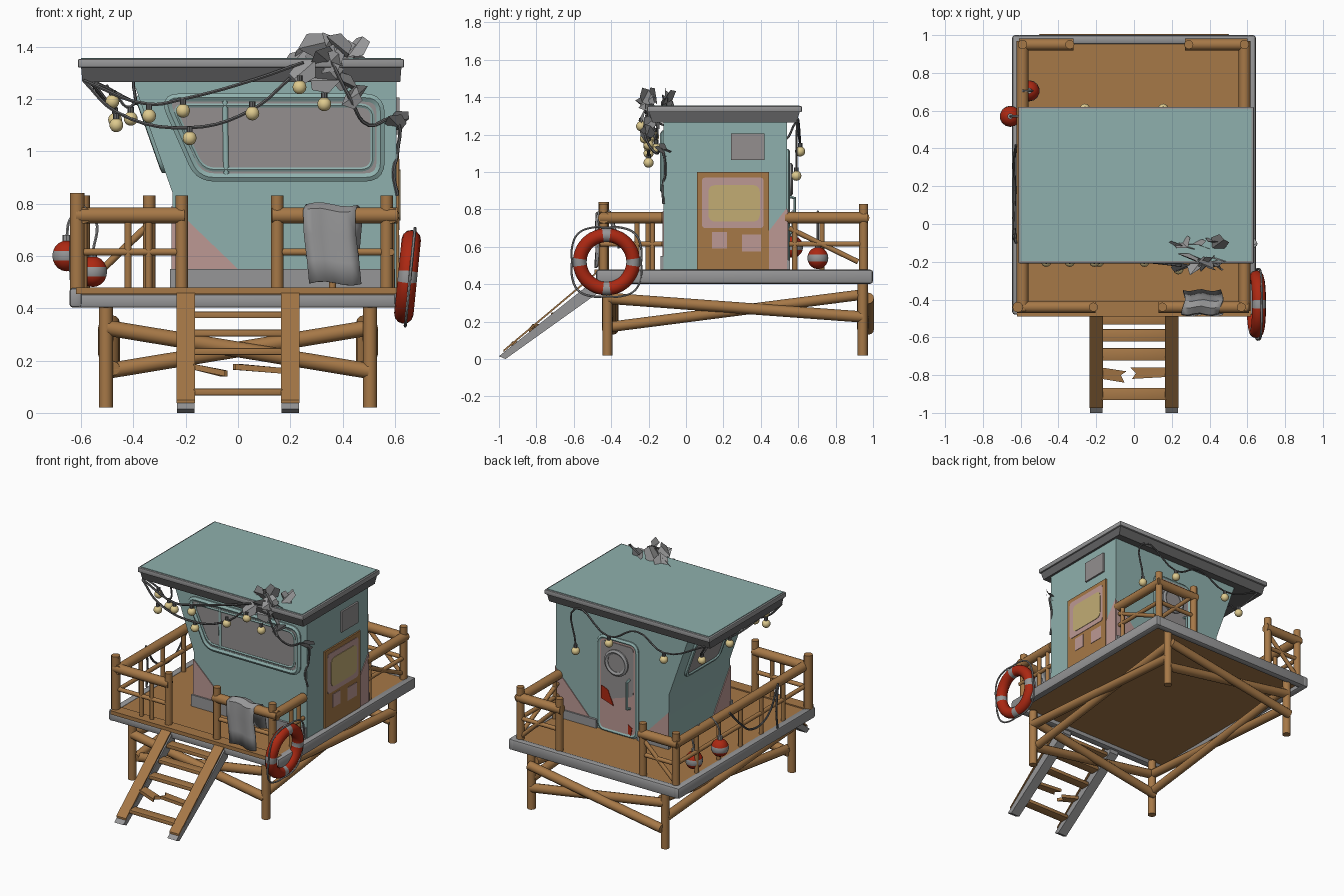
import bpy, bmesh, math, random
from mathutils import Vector as V, Matrix

if "Cube" in bpy.data.objects:
    bpy.data.objects.remove(bpy.data.objects["Cube"])

random.seed(4)

def lin(c):
    return tuple((v / 255 / 12.92) if v < 10 else ((v / 255 + .055) / 1.055) ** 2.4 for v in c)

COLS = dict(wood=(166, 120, 71), teal=(143, 176, 173), grey=(150, 150, 151), dark_grey=(98, 98, 99),
            red=(172, 40, 18), pink=(188, 153, 148), cream=(222, 202, 142), glass=(147, 143, 143),
            tan=(194, 172, 116))
M = {}
for n, c in COLS.items():
    M[n] = bpy.data.materials.new(n)
    M[n].diffuse_color = (*lin(c), 1)

def finish(ob, *mats):
    for m in mats:
        ob.data.materials.append(M[m])
    ob.data.shade_smooth()
    ob.data.set_sharp_from_angle(angle=math.radians(38))
    return ob

def from_bm(name, bm, *mats):
    bmesh.ops.recalc_face_normals(bm, faces=bm.faces)
    me = bpy.data.meshes.new(name)
    bm.to_mesh(me)
    bm.free()
    ob = bpy.data.objects.new(name, me)
    bpy.context.collection.objects.link(ob)
    return finish(ob, *mats)

def box(name, lo, hi, mat, bevel=0):
    bm = bmesh.new()
    lo, hi = V(lo), V(hi)
    bmesh.ops.create_cube(bm, size=1, matrix=Matrix.Translation((lo + hi) / 2) @ Matrix.Diagonal((*(hi - lo), 1)))
    if bevel:
        bmesh.ops.bevel(bm, geom=bm.edges[:], offset=bevel, segments=2, affect='EDGES', profile=.5)
    return from_bm(name, bm, mat)

def log(name, p, q, r, mat='wood', sides=12):
    p, q = V(p), V(q)
    d = q - p
    bm = bmesh.new()
    bmesh.ops.create_cone(bm, cap_ends=True, segments=sides, radius1=r, radius2=r, depth=d.length,
                          matrix=Matrix.Translation((p + q) / 2) @ d.to_track_quat('Z', 'Y').to_matrix().to_4x4())
    return from_bm(name, bm, mat)

def prism(name, pts, off, mat):
    # polygon extruded along an offset vector
    bm = bmesh.new()
    f = bm.faces.new([bm.verts.new(p) for p in pts])
    new = bmesh.ops.extrude_face_region(bm, geom=[f])['geom']
    bmesh.ops.translate(bm, vec=V(off), verts=[g for g in new if isinstance(g, bmesh.types.BMVert)])
    return from_bm(name, bm, mat)

def ball(name, c, r, mat, squash=1):
    bm = bmesh.new()
    bmesh.ops.create_uvsphere(bm, u_segments=14, v_segments=10, radius=r,
                              matrix=Matrix.Translation(c) @ Matrix.Diagonal((1, 1, squash, 1)))
    return from_bm(name, bm, mat)

def tube(name, pts, r, mat, closed=False, smooth=True):
    cu = bpy.data.curves.new(name, 'CURVE')
    cu.dimensions, cu.bevel_depth, cu.bevel_resolution, cu.resolution_u = '3D', r, 1, 5
    cu.use_fill_caps = True
    sp = cu.splines.new('BEZIER' if smooth else 'POLY')
    if smooth:
        sp.bezier_points.add(len(pts) - 1)
        for b, p in zip(sp.bezier_points, pts):
            b.co, b.handle_left_type, b.handle_right_type = p, 'AUTO', 'AUTO'
    else:
        sp.points.add(len(pts) - 1)
        for b, p in zip(sp.points, pts):
            b.co = (*p, 1)
    sp.use_cyclic_u = closed
    ob = bpy.data.objects.new(name, cu)
    bpy.context.collection.objects.link(ob)
    me = bpy.data.meshes.new_from_object(ob)
    bpy.data.objects.remove(ob)
    ob = bpy.data.objects.new(name, me)
    bpy.context.collection.objects.link(ob)
    me.materials.clear()
    return finish(ob, mat)

def rounded(pts, r, n=5):
    out = []
    for i, p in enumerate(pts):
        p = V(p)
        a = p + (V(pts[i - 1]) - p).normalized() * r
        b = p + (V(pts[(i + 1) % len(pts)]) - p).normalized() * r
        out += [a * (1 - t) ** 2 + p * 2 * t * (1 - t) + b * t * t for t in [k / n for k in range(n + 1)]]
    return out

# deck and rim beams
box('deck', (-.61, -.47, .43), (.61, .98, .472), 'wood')
for s in (-1, 1):
    box('side_rim', (s * .62 - .025, -.48, .402), (s * .62 + .025, 1, .478), 'grey', .015)
box('front_rim', (-.63, -.475, .402), (.61, -.425, .455), 'grey', .012)
box('back_rim', (-.62, .95, .402), (.62, 1, .478), 'grey', .015)
box('front_board', (-.62, -.49, .455), (.62, -.41, .48), 'wood')

# legs and crossed braces
for x in (-.505, .505):
    for y in (-.42, .945):
        log('leg', (x, y, .02), (x, y, .42), .027)
    log('side_brace', (x, -.42, .325), (x, .945, .225), .03)
    log('side_brace', (x * .95, -.42, .17), (x * .95, .945, .345), .028)
for y in (-.42, .945):
    log('cross_brace', (-.5, y, .325), (.5, y, .16), .03)
    log('cross_brace', (-.5, y + .03, .16), (.5, y + .03, .325), .03)

# stairs: grey stringers with timber treads on top, grey feet
for x in (-.2, .2):
    side = [(x - .034, -1, .015), (x - .034, -.965, 0), (x - .034, -.44, .375), (x - .034, -.44, .44), (x - .034, -.48, .43)]
    prism('stringer', side, (.068, 0, 0), 'grey')
    top = [(x - .036, -.975, .038), (x - .036, -.485, .45), (x - .036, -.485, .462), (x - .036, -.975, .05)]
    prism('stringer_cover', top, (.072, 0, 0), 'wood')
for y, z in ((-.9, .08), (-.69, .235), (-.59, .305), (-.5, .375)):
    box('step', (-.17, y - .033, z - .013), (.17, y + .033, z + .013), 'wood', .005)
prism('broken_step_left', [(-.17, -.82, .165), (-.05, -.84, .14), (-.07, -.8, .14), (-.04, -.78, .14), (-.17, -.76, .165)], (0, 0, .022), 'wood')
prism('broken_step_right', [(.17, -.81, .15), (-.01, -.82, .165), (.01, -.79, .165), (-.02, -.76, .165), (.17, -.76, .15)], (0, 0, .022), 'wood')

# railings
def rail(p, q, posts, thin=(), ext=.02):
    p, q = V(p), V(q)
    d = (q - p).normalized() * ext
    up = V((0, 0, 1))
    log('top_rail', p - d + up * .755, q + d + up * .755, .031)
    log('middle_rail', p + up * .615, q + up * .615, .014)
    for t in posts:
        log('rail_post', p.lerp(q, t) + up * .45, p.lerp(q, t) + up * .83, .024)
    for t in thin:
        log('thin_post', p.lerp(q, t) + up * .46, p.lerp(q, t) + up * .74, .014)

rail((-.61, -.44, 0), (-.215, -.44, 0), (0, 1), (.48, .68), .01)
rail((.15, -.44, 0), (.59, -.44, 0), (0, .95), (.48,), .02)
rail((-.59, -.44, 0), (-.59, .95, 0), (1,), (.17, .34, .5, .67, .84))
rail((.585, -.46, 0), (.585, -.13, 0), (), (.6, .85), 0)
rail((.585, .55, 0), (.585, .95, 0), (1,), (.08,))
rail((-.59, .95, 0), (-.34, .95, 0), (1,))
rail((.29, .95, 0), (.58, .95, 0), (0,))
log('front_corner_post', (-.615, -.44, .44), (-.615, -.44, .84), .028)
log('rail_brace', (.585, .55, .7), (.585, .92, .52), .014)
for s in (-1, 1):
    log('rail_brace', (s * .57, .95, .5), (s * .33, .95, .73), .014)

# cabin with leaning left wall
Y0, Y1 = -.12, .54
prism('cabin', [(-.25, Y0, .46), (.605, Y0, .46), (.605, Y0, 1.28), (-.405, Y0, 1.28), (-.25, Y0, .84)], (0, Y1 - Y0, 0), 'teal')
box('front_sill', (-.26, -.135, .46), (.6, -.11, .55), 'grey')
box('back_sill', (.29, .53, .46), (.605, .555, .53), 'grey')
box('back_sill_left', (-.255, .53, .46), (-.02, .555, .53), 'grey')

# worn paint patches
prism('front_patch', [(-.25, Y0, .79), (-.25, Y0, .55), (0, Y0, .55)], (0, -.005, 0), 'pink')
prism('left_patch', [(-.25, Y0, .79), (-.25, Y0, .47), (-.25, .1, .47)], (-.005, 0, 0), 'pink')
prism('back_patch', [(.605, Y1, .8), (.605, Y1, .52), (.34, Y1, .52)], (0, .005, 0), 'pink')
prism('back_left_patch', [(-.25, Y1, .72), (-.25, Y1, .52), (-.06, Y1, .52)], (0, .005, 0), 'pink')
prism('right_patch', [(.605, Y1, .81), (.605, .44, .68), (.605, .44, .47), (.605, Y1, .47)], (.005, 0, 0), 'pink')

# front window
win = [(-.285, Y0, 1.205), (.545, Y0, 1.205), (.545, Y0, .9), (-.15, Y0, .9)]
prism('front_glass', rounded(win, .06), (0, -.006, 0), 'glass')
tube('front_window_frame', rounded(win, .06), .018, 'teal', True, False)
inner = [(-.25, Y0 - .004, 1.175), (.515, Y0 - .004, 1.175), (.515, Y0 - .004, .93), (-.135, Y0 - .004, .93)]
tube('front_window_seal', rounded(inner, .05), .009, 'teal', True, False)
log('window_divider', (-.045, Y0, .9), (-.05, Y0, 1.2), .012, 'teal')

# window in the leaning wall
lean = lambda y, z: (-.25 - (z - .84) * .352, y, z)
lwin = [lean(.06, 1.2), lean(.42, 1.2), lean(.42, .93), lean(.06, .93)]
prism('left_glass', rounded(lwin, .05), (-.006, 0, -.002), 'glass')
tube('left_window_frame', rounded(lwin, .05), .016, 'teal', True, False)

# boarded right doorway and vent
X = .605
def wall_plate(name, y0, y1, z0, z1, t, mat, r=0):
    p = [(X, y0, z0), (X, y1, z0), (X, y1, z1), (X, y0, z1)]
    return prism(name, rounded(p, r) if r else p, (t, 0, 0), mat)
wall_plate('right_door', .06, .445, .475, 1.0, .01, 'wood')
wall_plate('door_panel', .085, .415, .7, .97, .013, 'pink', .02)
wall_plate('door_window', .12, .395, .735, .93, .016, 'tan', .04)
wall_plate('door_patch', .14, .22, .59, .68, .013, 'pink')
wall_plate('door_patch', .3, .4, .575, .665, .013, 'pink')
wall_plate('vent', .24, .42, 1.065, 1.205, .012, 'glass')

# back door with porthole and handle
door = [(-.01, Y1, .48), (.275, Y1, .48), (.275, Y1, 1.11), (-.01, Y1, 1.11)]
prism('back_door', rounded(door, .04), (0, .01, 0), 'pink')
prism('back_door_upper', rounded([(.01, Y1, .76), (.255, Y1, .68), (.255, Y1, 1.09), (.01, Y1, 1.09)], .03), (0, .014, 0), 'glass')
tube('back_door_frame', rounded(door, .05), .016, 'teal', True, False)
prism('door_red_patch', [(.25, Y1, .78), (.2, Y1, .76), (.16, Y1, .66), (.25, Y1, .69)], (0, .017, 0), 'red')
prism('door_red_chip', [(.05, Y1, .56), (.02, Y1, .54), (.03, Y1, .49), (.05, Y1, .5)], (0, .014, 0), 'red')
ring = [(.135 + .075 * math.cos(a), .556, .96 + .075 * math.sin(a)) for a in [k * math.tau / 24 for k in range(24)]]
tube('porthole_ring', ring, .016, 'grey', True, False)
prism('porthole_glass', ring, (0, .004, 0), 'glass')
tube('door_handle', [(.04, .545, .67), (.04, .582, .68), (.04, .582, .86), (.04, .545, .87)], .009, 'teal', False, False)

# roof: tapered trim, rim slab, painted top
bm = bmesh.new()
lo = [bm.verts.new(p) for p in ((-.595, -.18, 1.265), (.62, -.18, 1.265), (.62, .59, 1.265), (-.595, .59, 1.265))]
hi = [bm.verts.new(p) for p in ((-.6, -.2, 1.325), (.625, -.2, 1.325), (.625, .61, 1.325), (-.6, .61, 1.325))]
bm.faces.new(lo), bm.faces.new(hi)
for i in range(4):
    bm.faces.new((lo[i - 1], lo[i], hi[i], hi[i - 1]))
from_bm('roof_trim', bm, 'dark_grey')
box('roof_slab', (-.612, -.208, 1.32), (.635, .62, 1.352), 'grey', .005)
box('roof_top', (-.6, -.196, 1.345), (.623, .608, 1.356), 'teal')

# string lights
def bulb(x, y, z):
    ball('bulb', (x, y, z), .027, 'cream')
    log('bulb_cap', (x, y, z + .022), (x, y, z + .045), .012, 'dark_grey', 8)
for b in ((-.48, -.17, 1.19), (-.465, -.2, 1.1), (-.41, -.16, 1.125), (-.34, -.2, 1.135), (-.21, -.2, 1.155),
          (-.185, -.2, 1.05), (.055, -.2, 1.145), (.235, -.24, 1.245), (.33, -.22, 1.18), (.42, .59, .98),
          (.155, .61, 1.11), (-.26, .61, 1.11), (-.47, .5, 1.12), (-.47, .2, 1.12)):
    bulb(*b)
tube('light_cord', [(-.59, -.19, 1.27), (-.465, -.2, 1.15), (-.185, -.2, 1.09), (.055, -.2, 1.16), (.2, -.2, 1.28)], .007, 'dark_grey')
tube('light_cord', [(-.59, -.19, 1.27), (-.34, -.2, 1.18), (-.21, -.2, 1.2), (.05, -.2, 1.27), (.25, -.22, 1.34)], .007, 'dark_grey')
tube('light_cord', [(-.58, -.17, 1.27), (-.48, -.17, 1.23), (-.41, -.16, 1.17), (-.4, -.15, 1.27)], .006, 'dark_grey')
tube('back_cord', [(.42, .59, 1.02), (.42, .595, 1.27), (.155, .61, 1.155), (-.05, .6, 1.24), (-.26, .61, 1.155), (-.56, .59, 1.27)], .006, 'dark_grey')
tube('side_cord', [(-.56, .59, 1.27), (-.47, .5, 1.16), (-.5, .35, 1.25), (-.47, .2, 1.16), (-.57, -.17, 1.27)], .006, 'dark_grey')

# leafy vine on the roof edge
def leaf(c, s):
    rot = Matrix.Rotation(random.uniform(0, 6.28), 4, 'Y')
    tilt = Matrix.Rotation(random.uniform(-.9, .9), 4, 'X') @ Matrix.Rotation(random.uniform(-.7, .7), 4, 'Z')
    pts = [V(p) * s for p in ((0, 0, -.5), (.4, .12, -.1), (.3, .1, .45), (0, -.03, .5), (-.3, .1, .45), (-.4, .12, -.1))]
    bm = bmesh.new()
    v = [bm.verts.new(V(c) + tilt @ rot @ p) for p in pts]
    bm.faces.new((v[0], v[1], v[2], v[3]))
    bm.faces.new((v[0], v[3], v[4], v[5]))
    from_bm('leaf', bm, 'grey')
for k in range(18):
    a, r = k * 2.4, .03 * math.sqrt(k)
    leaf((.35 + 1.05 * r * math.cos(a), -.17 + random.uniform(-.07, .08), 1.345 + .65 * r * math.sin(a)), .115)
for c in ((.43, -.22, 1.2), (.46, -.2, 1.22), (.42, -.2, 1.26), (.61, -.12, 1.12), (.6, -.14, 1.11)):
    leaf(c, .095)
tube('vine', [(.35, -.2, 1.36), (.43, -.22, 1.2), (.5, -.16, 1.1), (.6, -.13, 1.12), (.61, -.11, 1.0), (.595, -.125, .92), (.61, -.12, .83)], .007, 'dark_grey')

# towel over the front rail
path = [(-.35, .6), (-.385, .72), (-.405, .785), (-.44, .797), (-.477, .775), (-.482, .68), (-.478, .58), (-.484, .495)]
bm = bmesh.new()
rows = [[bm.verts.new((.26 + .2 * i / 6 + .012 * math.sin(j * 1.1), y - .006 * math.sin(i * 1.7), z + .008 * math.sin(i)))
         for i in range(7)] for j, (y, z) in enumerate(path)]
for a, b in zip(rows, rows[1:]):
    for i in range(6):
        bm.faces.new((a[i], a[i + 1], b[i + 1], b[i]))
towel = from_bm('towel', bm, 'grey')
towel.modifiers.new('thickness', 'SOLIDIFY').thickness = .01

# life ring with straps and rope loops
C = V((.648, -.425, .52))
T = Matrix.Translation(C) @ Matrix.Rotation(.1, 4, 'Y') @ Matrix.Rotation(math.pi / 2, 4, 'Y')
bpy.ops.mesh.primitive_torus_add(major_segments=48, minor_segments=12, major_radius=.143, minor_radius=.037)
buoy = bpy.context.object
buoy.name = 'life_ring'
finish(buoy, 'red', 'grey')
for p in buoy.data.polygons:
    a = math.degrees(math.atan2(p.center.y, p.center.x)) % 90
    p.material_index = 1 if min(a, 90 - a) < 8 else 0
buoy.matrix_world = T
for q in range(4):
    loop = [T @ V((r * math.cos(t), r * math.sin(t), .01)) for r, t in
            [((.185, .2, .215, .2, .185)[k], q * math.pi / 2 + k * math.pi / 8) for k in range(5)]]
    tube('ring_rope', loop, .006, 'grey')

# hanging floats with grey band
for c in ((-.655, .57, .6), (-.555, .705, .54)):
    ob = ball('float', c, .056, 'red', 1.05)
    ob.data.materials.append(M['grey'])
    for p in ob.data.polygons:
        p.material_index = 1 if abs(p.center.z - c[2]) < .012 else 0
    log('float_neck', (c[0], c[1], c[2] + .05), (c[0], c[1], c[2] + .08), .016, 'grey', 8)
    tube('float_rope', [(c[0], c[1], c[2] + .07), (c[0] * .98, c[1], .74), (-.59, c[1], .79)], .006, 'grey')

# rope swags on the left rail
tube('rail_rope', [(-.625, -.1, .77), (-.635, .03, .6), (-.63, .18, .57), (-.635, .32, .66), (-.625, .42, .77)], .007, 'dark_grey')
tube('rail_rope', [(-.625, -.1, .77), (-.64, -.06, .6), (-.635, -.08, .48)], .007, 'dark_grey')

for m in bpy.data.materials:
    if m.users and not m.is_grease_pencil:
        m.use_nodes = True
        m.node_tree.nodes["Principled BSDF"].inputs["Base Color"].default_value = m.diffuse_color
